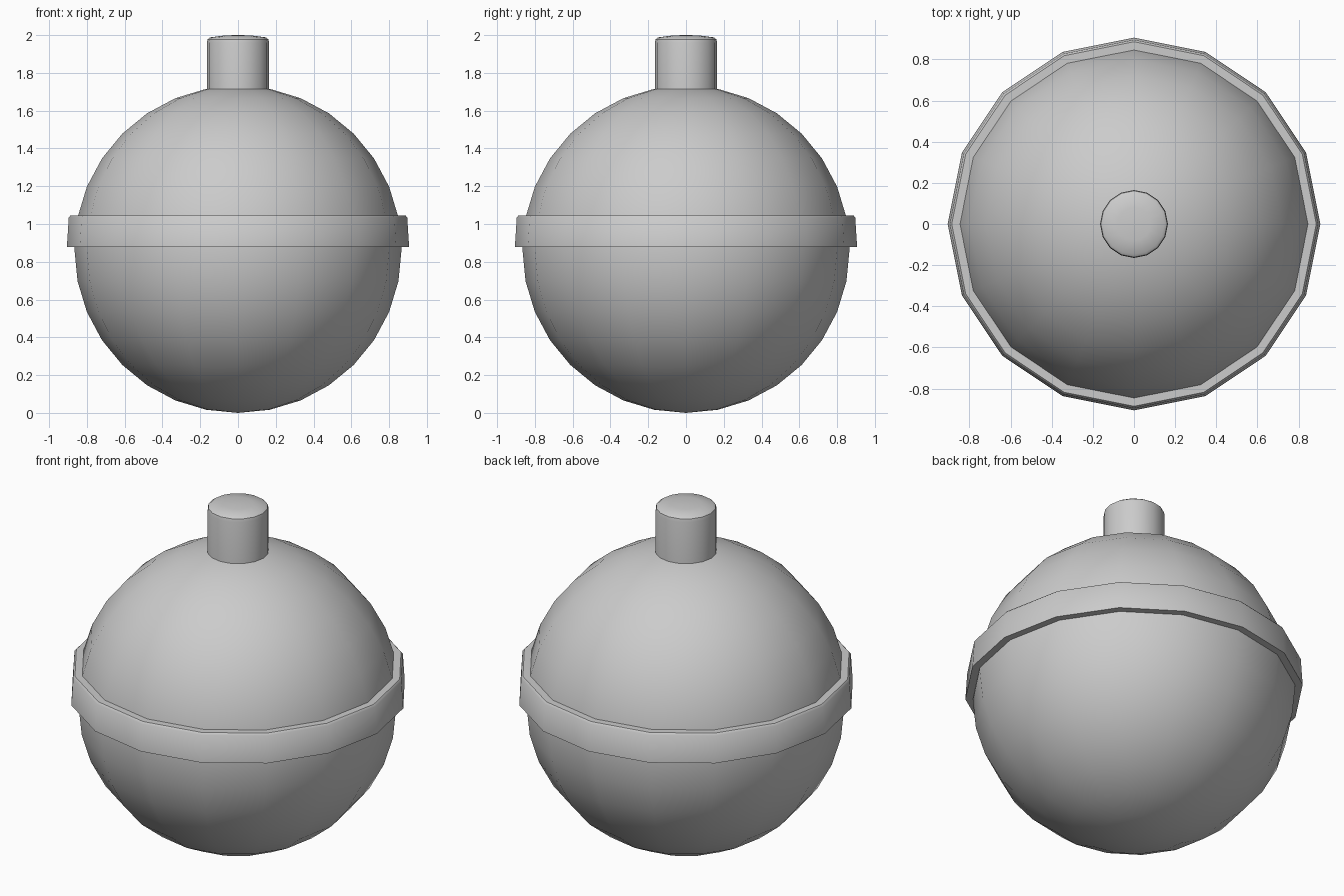
import bpy
import math

SIDES = 16

if "Cube" in bpy.data.objects:
    bpy.data.objects.remove(bpy.data.objects["Cube"], do_unlink=True)

grey = bpy.data.materials.new("plain grey")
grey.use_nodes = True
grey.diffuse_color = (0.6, 0.6, 0.6, 1)
grey.node_tree.nodes["Principled BSDF"].inputs["Base Color"].default_value = (0.6, 0.6, 0.6, 1)


def finish(obj, name, angle):
    obj.name = name
    obj.data.name = name
    obj.data.materials.append(grey)
    bpy.ops.object.select_all(action="DESELECT")
    obj.select_set(True)
    bpy.context.view_layer.objects.active = obj
    bpy.ops.object.shade_smooth_by_angle(angle=math.radians(angle))


def lathe(name, profile, closed):
    """Spin a (radius, height) profile, listed bottom to top on the outside."""
    verts, faces = [], []
    n = len(profile)
    for i in range(SIDES):
        a = math.tau * i / SIDES
        verts += [(r * math.cos(a), r * math.sin(a), z) for r, z in profile]
    for i in range(SIDES):
        a, b = i * n, (i + 1) % SIDES * n
        for j in range(n if closed else n - 1):
            k = (j + 1) % n
            faces.append((a + j, b + j, b + k, a + k))
    if not closed:
        faces.append([i * n + n - 1 for i in range(SIDES)])
        faces.append([i * n for i in reversed(range(SIDES))])
    mesh = bpy.data.meshes.new(name)
    mesh.from_pydata(verts, [], faces)
    obj = bpy.data.objects.new(name, mesh)
    bpy.context.collection.objects.link(obj)
    finish(obj, name, 40)


# Round body
bpy.ops.mesh.primitive_uv_sphere_add(segments=SIDES, ring_count=16, radius=0.866,
                                     location=(0, 0, 0.866))
finish(bpy.context.object, "float_body", 40)

# Tapered band round the middle, with a softened upper rim
lathe("middle_band", [(0.82, 0.877), (0.906, 0.877), (0.896, 1.035),
                      (0.886, 1.046), (0.82, 1.046)], True)

# Top button with a rounded, slightly domed end
lathe("top_button", [(0.165, 1.6), (0.165, 1.96), (0.161, 1.978),
                     (0.147, 1.988), (0.08, 1.997), (0.02, 2.0)], False)
